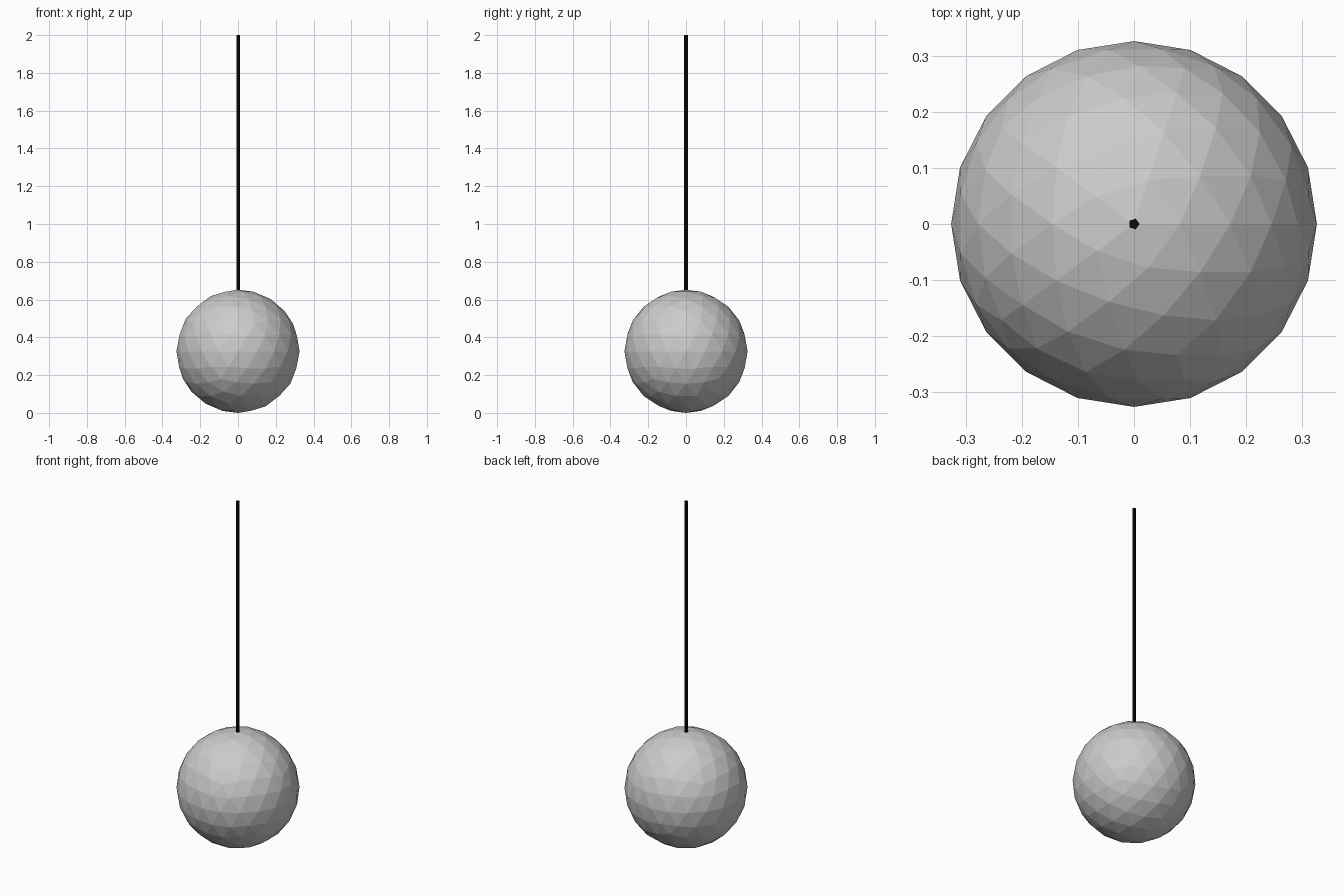
import bpy
import math

if "Cube" in bpy.data.objects:
    bpy.data.objects.remove(bpy.data.objects["Cube"])

R = 0.326        # globe radius
TOP = 2.0        # cord top
CORD_LOW = 0.645

# Faceted round globe
bpy.ops.mesh.primitive_ico_sphere_add(subdivisions=3, radius=R, location=(0, 0, R))
globe = bpy.context.object
globe.name = "lamp_globe"

# Five-sided black hanging cord, one corner facing +x
bpy.ops.mesh.primitive_cylinder_add(vertices=5, radius=0.01, depth=TOP - CORD_LOW,
                                    location=(0, 0, (TOP + CORD_LOW) / 2),
                                    rotation=(0, 0, -math.pi / 2))
cord = bpy.context.object
cord.name = "hanging_cord"
black = bpy.data.materials.new("black")
black.diffuse_color = (0.003, 0.003, 0.003, 1)
black.use_nodes = True
black.node_tree.nodes["Principled BSDF"].inputs["Base Color"].default_value = black.diffuse_color
cord.data.materials.append(black)
